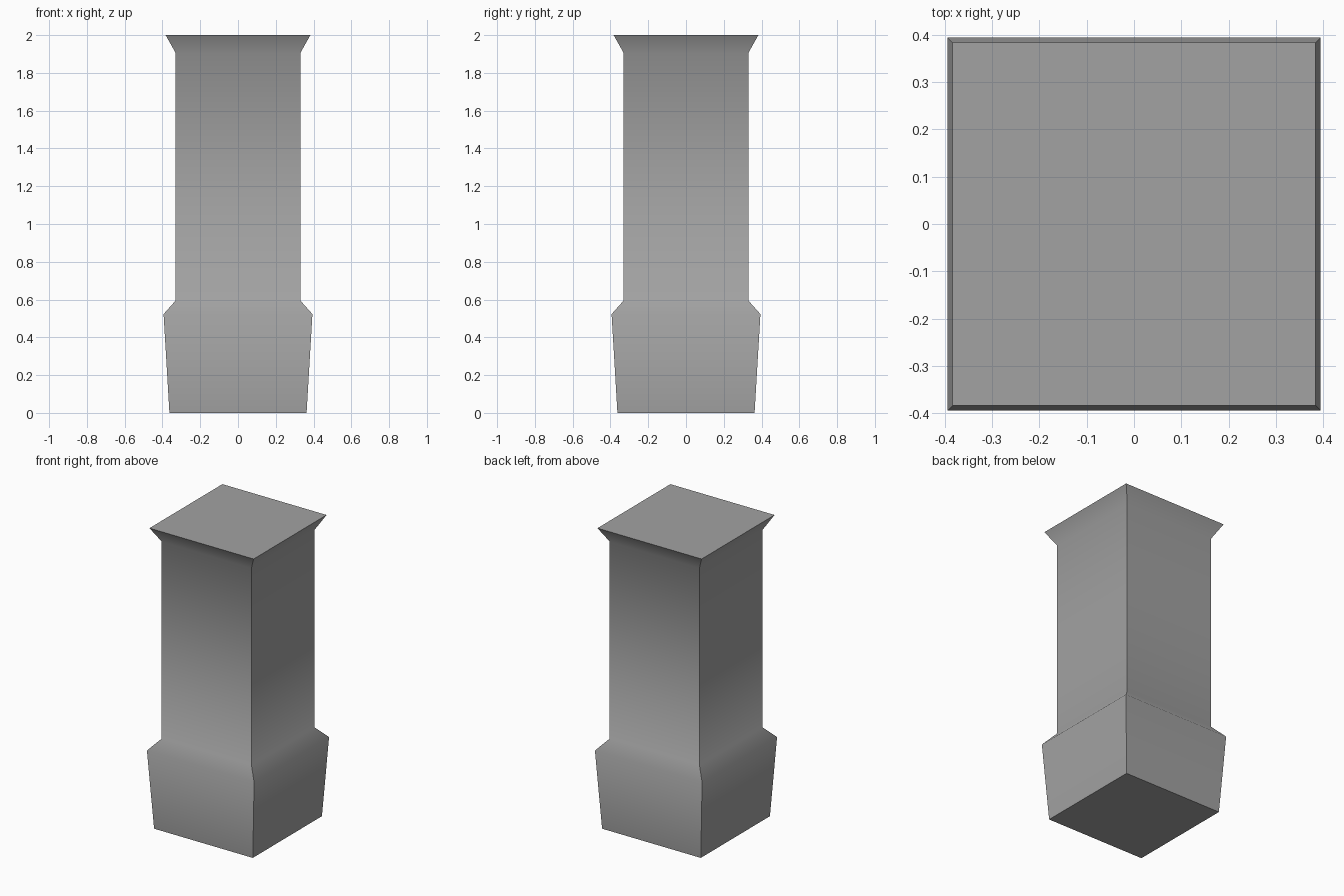
import bpy
import bmesh
import math

if "Cube" in bpy.data.objects:
    bpy.data.objects.remove(bpy.data.objects["Cube"])

# Single stone colour
stone = bpy.data.materials.new("stone grey")
stone.use_nodes = True
grey = (0.36, 0.36, 0.36, 1.0)
stone.diffuse_color = grey
stone.node_tree.nodes["Principled BSDF"].inputs["Base Color"].default_value = grey

# Pillar profile: (half width, height) from the foot to the cap
PROFILE = [(0.363, 0.0), (0.394, 0.523), (0.33, 0.595), (0.33, 1.905), (0.383, 2.0)]
CORNERS = [(-1, -1), (1, -1), (1, 1), (-1, 1)]

# Square pillar: stacked rings with tapered plinth, straight shaft and flared cap
bm = bmesh.new()
rings = [[bm.verts.new((sx * half, sy * half, z)) for sx, sy in CORNERS]
         for half, z in PROFILE]
for lower, upper in zip(rings, rings[1:]):
    for i in range(4):
        j = (i + 1) % 4
        bm.faces.new((lower[i], lower[j], upper[j], upper[i]))
bm.faces.new(rings[0][::-1])
bm.faces.new(rings[-1])

mesh = bpy.data.meshes.new("square_pillar")
bm.to_mesh(mesh)
bm.free()
mesh.materials.append(stone)
pillar = bpy.data.objects.new("square_pillar", mesh)
bpy.context.collection.objects.link(pillar)

# Soft shading up the sides, crisp corners
bpy.ops.object.select_all(action="DESELECT")
pillar.select_set(True)
bpy.context.view_layer.objects.active = pillar
bpy.ops.object.shade_smooth_by_angle(angle=math.radians(55))
